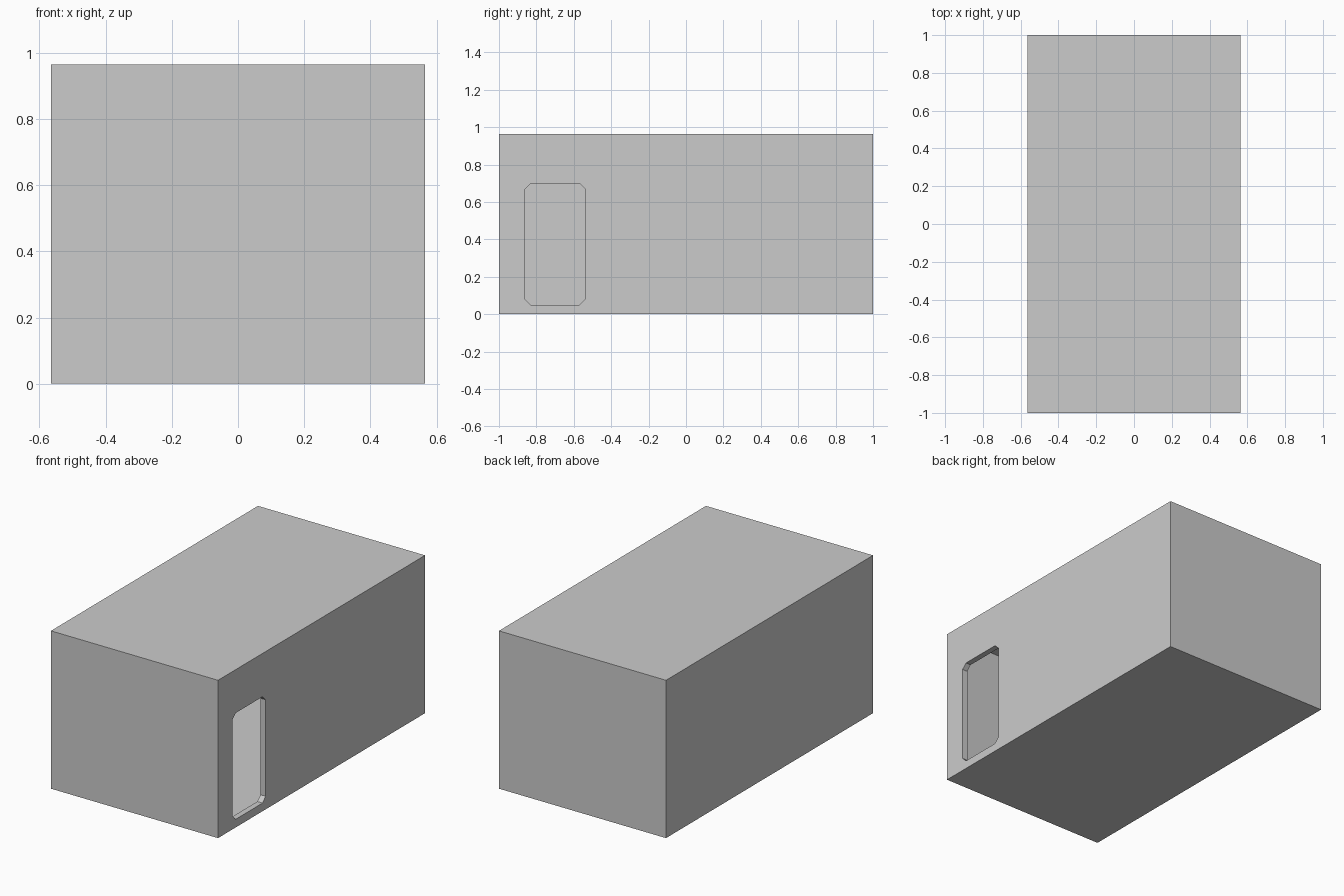
import bpy, bmesh

if "Cube" in bpy.data.objects:
    bpy.data.objects.remove(bpy.data.objects["Cube"])

HX, HY, H = 0.565, 1.0, 0.965        # half width, half length, height
Y0, Y1, Z0, Z1 = -0.86, -0.54, 0.05, 0.70   # doorway limits
C, DEPTH = 0.03, 0.035               # corner chamfer, jamb depth

bm = bmesh.new()

# Box shell without its right wall
bmesh.ops.create_cube(bm, size=1)
for v in bm.verts:
    v.co.x *= 2 * HX
    v.co.y *= 2 * HY
    v.co.z = (v.co.z + 0.5) * H
bm.normal_update()
right = [f for f in bm.faces if f.normal.x > 0.9]
bmesh.ops.delete(bm, geom=right, context='FACES_ONLY')


def ring(x):
    """Chamfered doorway outline, counter-clockwise seen from +x."""
    pts = [(Y0, Z0 + C), (Y0 + C, Z0), (Y1 - C, Z0), (Y1, Z0 + C),
           (Y1, Z1 - C), (Y1 - C, Z1), (Y0 + C, Z1), (Y0, Z1 - C)]
    return [bm.verts.new((x, y, z)) for y, z in pts]


corners = [bm.verts.new((HX, y, z)) for y, z in
           [(-HY, 0), (HY, 0), (HY, H), (-HY, H)]]
outer, inner = ring(HX), ring(HX - DEPTH)

# Right wall around the doorway
for i in range(4):
    a, b, a2 = outer[2 * i], outer[2 * i + 1], outer[(2 * i + 2) % 8]
    bm.faces.new((corners[i], b, a))
    bm.faces.new((corners[i], corners[(i + 1) % 4], a2, b))

# Doorway jamb running inward
for i in range(8):
    j = (i + 1) % 8
    bm.faces.new((outer[i], outer[j], inner[j], inner[i]))

bmesh.ops.remove_doubles(bm, verts=bm.verts, dist=1e-5)

mesh = bpy.data.meshes.new("container_shell")
bm.to_mesh(mesh)
bm.free()
obj = bpy.data.objects.new("container_shell", mesh)
bpy.context.collection.objects.link(obj)
